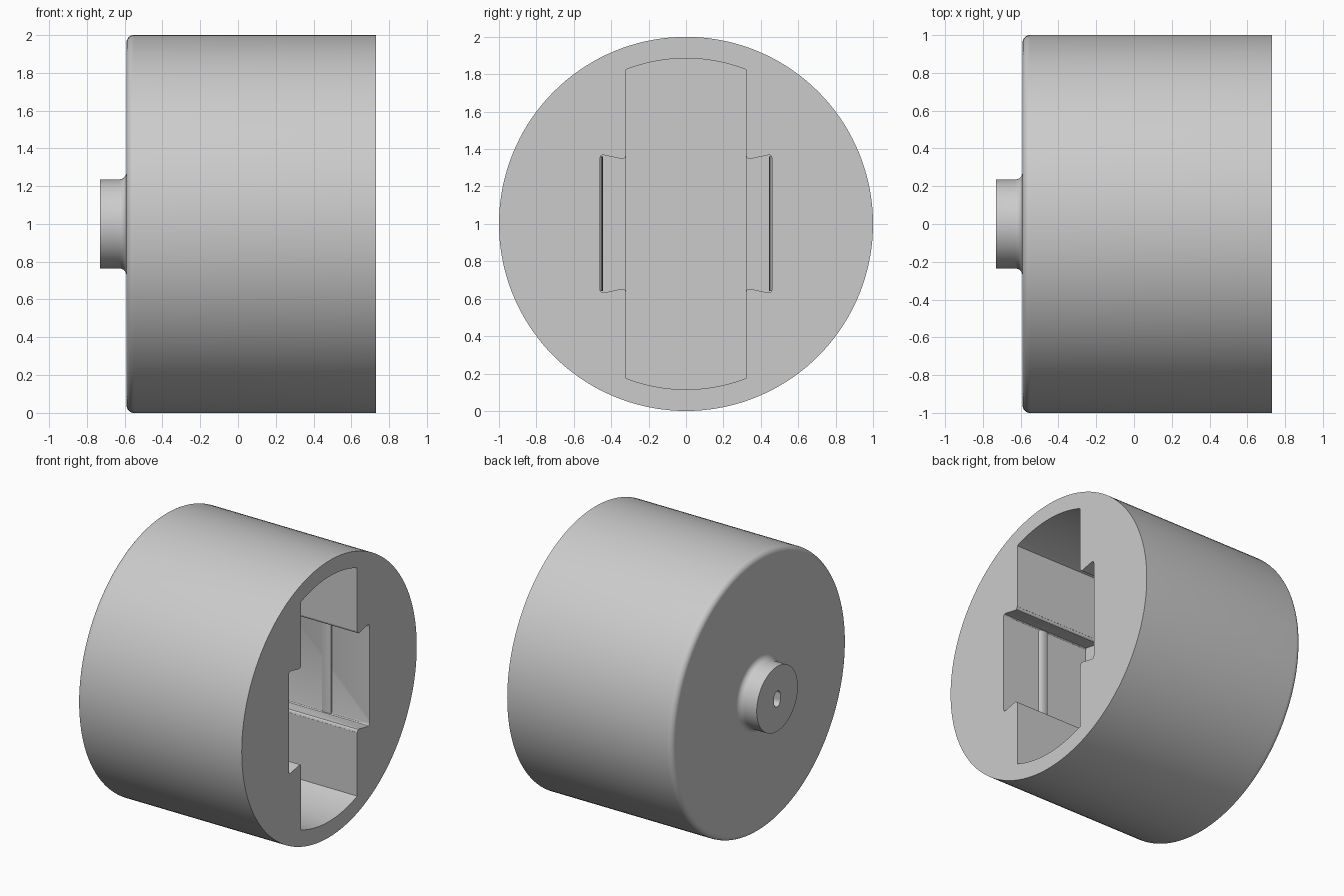
import bpy
import bmesh
from math import sin, cos, pi, asin, sqrt

cube = bpy.data.objects.get("Cube")
if cube:
    bpy.data.objects.remove(cube, do_unlink=True)

grey = bpy.data.materials.new("light grey")
grey.use_nodes = True
COLOUR = (0.6, 0.6, 0.6, 1)
grey.diffuse_color = COLOUR
grey.node_tree.nodes["Principled BSDF"].inputs["Base Color"].default_value = COLOUR

MID = 1.0     # height of the axis
MOUTH = 0.73  # open end


def finish(name, bm):
    bmesh.ops.remove_doubles(bm, verts=bm.verts, dist=1e-5)
    bmesh.ops.recalc_face_normals(bm, faces=bm.faces)
    mesh = bpy.data.meshes.new(name)
    bm.to_mesh(mesh)
    bm.free()
    obj = bpy.data.objects.new(name, mesh)
    obj.data.materials.append(grey)
    bpy.context.collection.objects.link(obj)
    return obj


def prism(name, points, offset):
    """Extrude a closed outline of 3D points by an offset."""
    bm = bmesh.new()
    face = bm.faces.new([bm.verts.new(p) for p in points])
    ext = bmesh.ops.extrude_face_region(bm, geom=[face])
    moved = [v for v in ext["geom"] if isinstance(v, bmesh.types.BMVert)]
    bmesh.ops.translate(bm, verts=moved, vec=offset)
    return finish(name, bm)


def four_way(quarter):
    """Mirror a quarter outline (y, z), running from top centre to the side."""
    right = quarter + [(y, -z) for y, z in reversed(quarter)]
    return right + [(-y, z) for y, z in reversed(right)]


def cutter(name, quarter, x0, x1):
    pts = [(x0, y, MID + z) for y, z in four_way(quarter)]
    return prism(name, pts, (x1 - x0, 0, 0))


def select_only(obj):
    bpy.ops.object.select_all(action='DESELECT')
    obj.select_set(True)
    bpy.context.view_layer.objects.active = obj


# Turned body: boss, filleted shoulder, rounded rim
steps = [i / 8 * pi / 2 for i in range(9)]
profile = [(-0.73, 0), (-0.73, 0.235)]
profile += [(-0.63 + 0.04 * sin(a), 0.275 - 0.04 * cos(a)) for a in steps]
profile += [(-0.55 - 0.04 * cos(a), 0.96 + 0.04 * sin(a)) for a in steps]
profile += [(MOUTH, 1), (MOUTH, 0)]
bm = bmesh.new()
verts = [bm.verts.new((x, 0, MID + r)) for x, r in profile]
edges = [bm.edges.new(pair) for pair in zip(verts, verts[1:])]
bmesh.ops.spin(bm, geom=verts + edges, cent=(0, 0, MID), axis=(1, 0, 0),
               angle=2 * pi, steps=144)
body = finish("body", bm)

# Tall slot with curved ends
HALF, ARC = 0.32, 0.885
sweep = asin(HALF / ARC)
slot = [(ARC * sin(sweep * (i + 0.5) / 12.5), ARC * cos(sweep * (i + 0.5) / 12.5))
        for i in range(13)]
# Flared side pockets with rounded corners
flare = [(0.3, 0.367), (0.321, 0.366), (0.325, 0.354), (0.332, 0.348), (0.342, 0.347),
         (0.44, 0.368), (0.45, 0.367), (0.457, 0.361), (0.46, 0.35)]
# Small rounded keyhole in the boss
key = [(0.035 * sin(a), 0.022 + 0.035 * cos(a)) for a in steps[1:]]

for cut in (cutter("slot_cutter", slot, -0.3, 0.8),
            cutter("side_pocket_cutter", flare, 0.03, 0.85),
            cutter("keyhole_cutter", key, -0.8, -0.5)):
    select_only(body)
    mod = body.modifiers.new(cut.name, 'BOOLEAN')
    mod.operation = 'DIFFERENCE'
    mod.solver = 'EXACT'
    mod.object = cut
    bpy.ops.object.modifier_apply(modifier=mod.name)
    bpy.data.objects.remove(cut, do_unlink=True)

# Low retaining ribs on the pocket walls
parts = [body]
for side, label in ((1, "back"), (-1, "front")):
    arc = [(0.39 - 0.04 * cos(pi * i / 8), side * (0.462 - 0.017 * sin(pi * i / 8)),
            MID - 0.36) for i in range(9)]
    parts.append(prism(label + "_rib", arc, (0, 0, 0.72)))

for obj in parts:
    select_only(obj)
    bpy.ops.object.shade_smooth_by_angle(angle=pi / 6)
